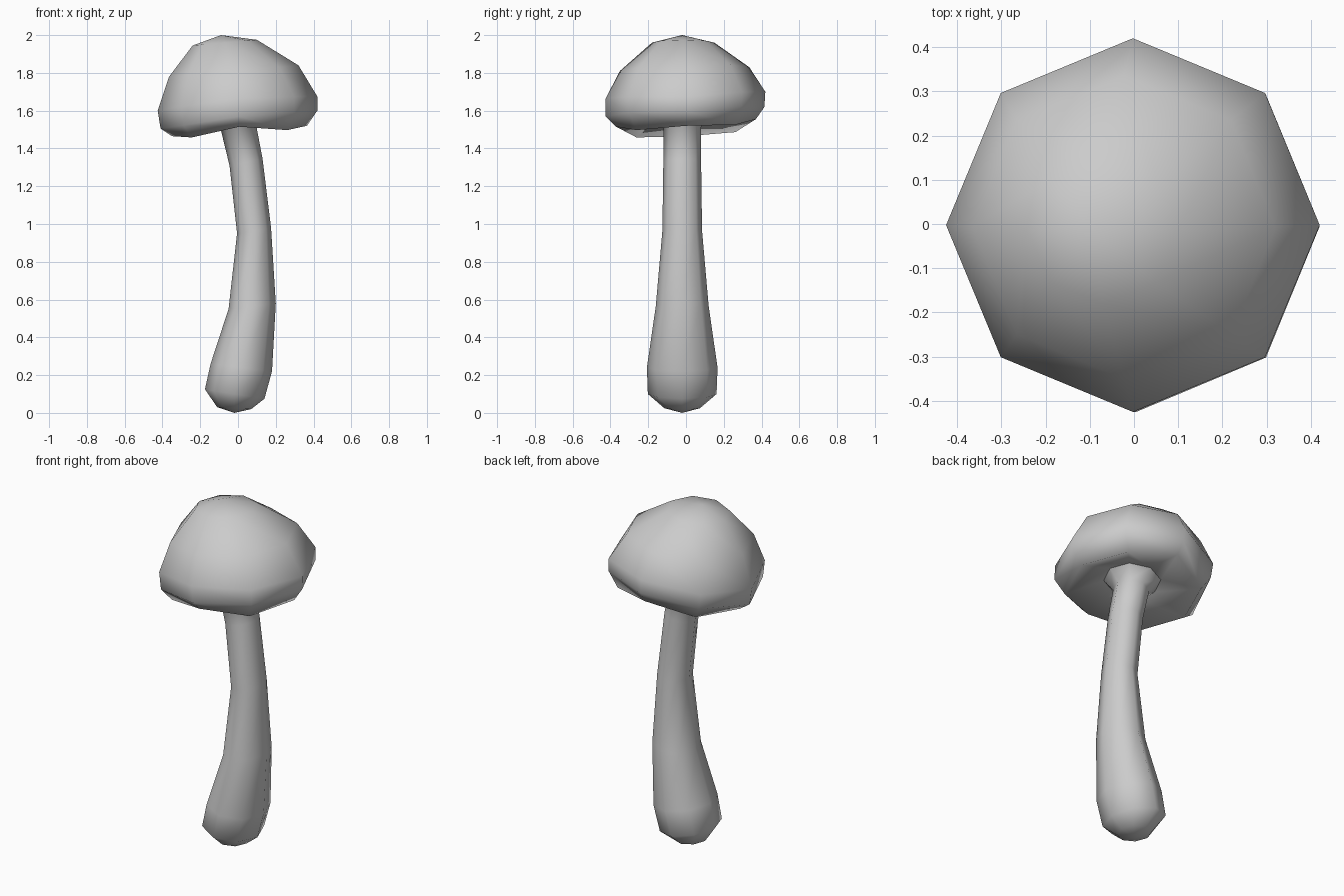
import bpy, bmesh
from math import cos, sin, pi

if "Cube" in bpy.data.objects:
    bpy.data.objects.remove(bpy.data.objects["Cube"])

SIDES = 8


def ring(x0, z0, x1, z1, y0, zf, y1, zb, dip=0.0):
    """Tilted octagon through left, right, front and back points."""
    cx, rx, cy, ry = (x0 + x1) / 2, (x1 - x0) / 2, (y0 + y1) / 2, (y1 - y0) / 2
    mx, my = (z0 + z1) / 2, (zf + zb) / 2
    pts = []
    for i in range(SIDES):
        a = 2 * pi * i / SIDES
        z = ((mx + my) / 2 + (z1 - z0) / 2 * cos(a) + (zb - zf) / 2 * sin(a)
             + (mx - my) / 2 * cos(2 * a) - (dip if i % 2 else 0))
        pts.append((cx + rx * cos(a), cy + ry * sin(a), z))
    return pts


def loft(name, rings, pole):
    """Skin the rings in order, closing the first one with a pole."""
    bm = bmesh.new()
    loops = [[bm.verts.new(p) for p in r] for r in rings]
    tip = bm.verts.new(pole)
    for i in range(SIDES):
        j = (i + 1) % SIDES
        bm.faces.new((tip, loops[0][i], loops[0][j]))
        for a, b in zip(loops, loops[1:]):
            bm.faces.new((a[i], b[i], b[j], a[j]))
    # outward normals: the pole face tells which way the skin runs
    bm.normal_update()
    tip_up = pole[2] > 1
    if (tip.link_faces[0].normal.z > 0) != tip_up:
        bmesh.ops.reverse_faces(bm, faces=bm.faces[:])
    for f in bm.faces:
        f.smooth = True
    me = bpy.data.meshes.new(name)
    bm.to_mesh(me)
    bm.free()
    ob = bpy.data.objects.new(name, me)
    bpy.context.collection.objects.link(ob)
    return ob


# ring where the stem flares into the hollow under the cap
collar = ring(-0.16, 1.56, 0.15, 1.59, -0.17, 1.565, 0.13, 1.585)

# cap: domed top, rolled rim, concave underside
cap = [
    (-0.24, 1.945, 0.10, 1.975, -0.18, 1.96, 0.15, 1.96),
    (-0.365, 1.78, 0.32, 1.84, -0.35, 1.81, 0.335, 1.83),
    (-0.425, 1.60, 0.42, 1.675, -0.425, 1.665, 0.42, 1.70),
    (-0.41, 1.505, 0.42, 1.60, -0.425, 1.57, 0.415, 1.62),
    (-0.35, 1.465, 0.365, 1.52, -0.37, 1.515, 0.37, 1.555, 0.022),
]
loft("cap", [ring(*c) for c in cap] + [collar], (-0.09, -0.02, 2.0))

# stem: bulbous foot, gentle bend, each row is left, right and half depth
stem = [
    (-0.11, 0.03, 0.07, 0.02, 0.095),
    (-0.175, 0.125, 0.14, 0.075, 0.182),
    (-0.145, 0.26, 0.18, 0.22, 0.187),
    (-0.05, 0.55, 0.20, 0.58, 0.14),
    (-0.005, 0.95, 0.175, 0.98, 0.105),
    (-0.045, 1.31, 0.13, 1.345, 0.10),
    (-0.09, 1.495, 0.095, 1.53, 0.10),
]
rows = []
for x0, z0, x1, z1, d in stem:
    m = (z0 + z1) / 2
    rows.append(ring(x0, z0, x1, z1, -0.02 - d, m, -0.02 + d, m))
loft("stem", rows + [collar], (-0.02, -0.02, 0.0))
